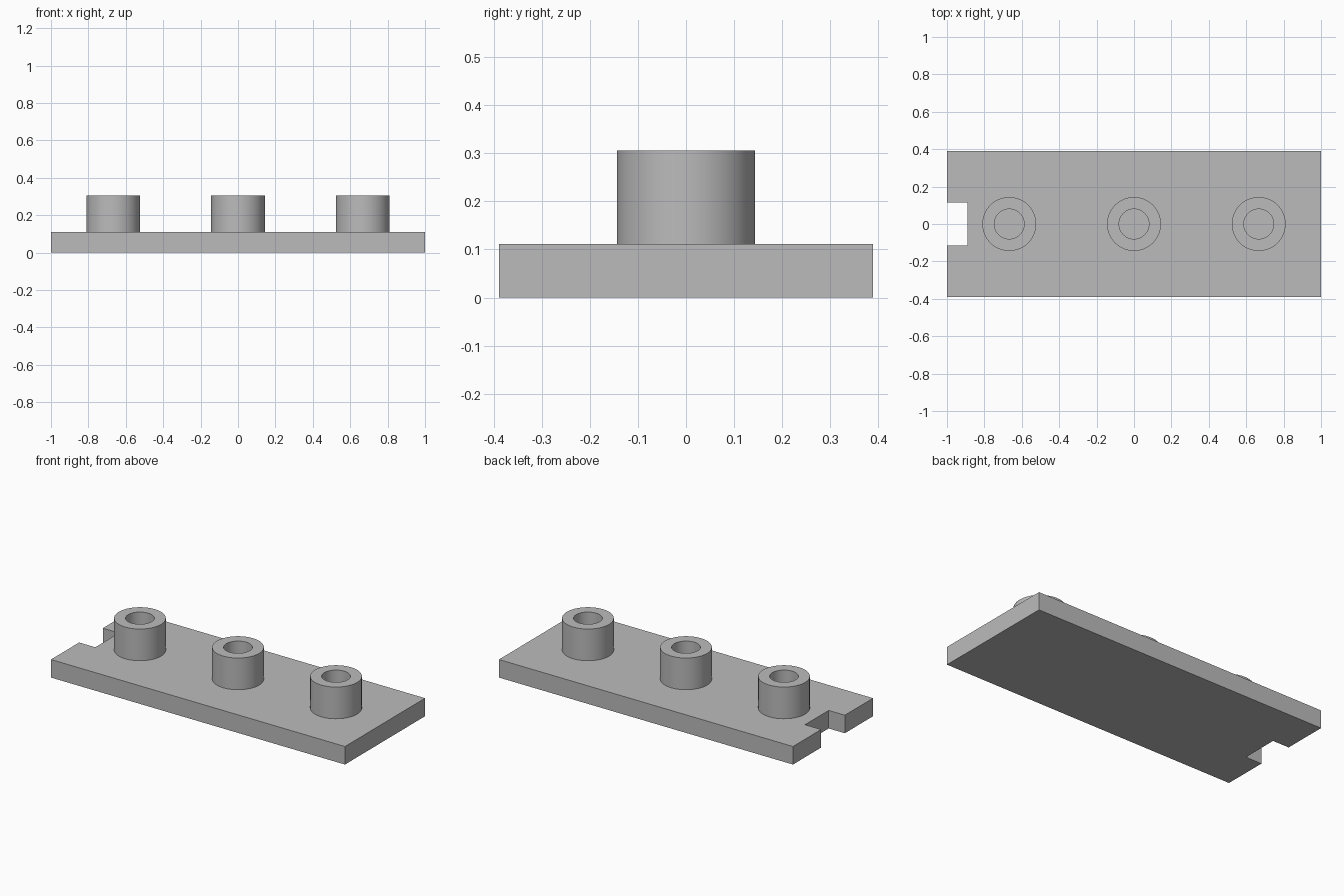
import bpy
import bmesh
import math

PLATE_TOP = 0.111
POST_TOP = 0.306
POST_R, BORE_R = 0.144, 0.08
SEGMENTS = 64

cube = bpy.data.objects.get("Cube")
if cube:
    bpy.data.objects.remove(cube, do_unlink=True)

grey = bpy.data.materials.new("plain_grey")
grey.use_nodes = True
colour = (0.5, 0.5, 0.5, 1.0)
grey.diffuse_color = colour
grey.node_tree.nodes["Principled BSDF"].inputs["Base Color"].default_value = colour


def make_object(name, bm):
    bmesh.ops.recalc_face_normals(bm, faces=bm.faces)
    mesh = bpy.data.meshes.new(name)
    bm.to_mesh(mesh)
    bm.free()
    mesh.materials.append(grey)
    obj = bpy.data.objects.new(name, mesh)
    bpy.context.collection.objects.link(obj)
    return obj


# Base plate: outline with a notch in one end, extruded upward
half = [(-0.89, 0.115), (-1, 0.115), (-1, 0.389), (1, 0.389)]
outline = half + [(x, -y) for x, y in reversed(half)]
bm = bmesh.new()
face = bm.faces.new([bm.verts.new((x, y, 0)) for x, y in outline])
grown = bmesh.ops.extrude_face_region(bm, geom=[face], use_keep_orig=True)
top = [v for v in grown["geom"] if isinstance(v, bmesh.types.BMVert)]
bmesh.ops.translate(bm, verts=top, vec=(0, 0, PLATE_TOP))
make_object("base_plate", bm)


def hollow_post(name, x):
    # Lathe the wall section; the plate closes the bottom of the bore
    section = [(POST_R, PLATE_TOP), (POST_R, POST_TOP),
               (BORE_R, POST_TOP), (BORE_R, PLATE_TOP)]
    bm = bmesh.new()
    verts = [bm.verts.new((r, 0, z)) for r, z in section]
    edges = [bm.edges.new(pair) for pair in zip(verts, verts[1:])]
    bmesh.ops.spin(bm, geom=verts + edges, cent=(0, 0, 0), axis=(0, 0, 1),
                   angle=math.tau, steps=SEGMENTS, use_merge=True)
    bmesh.ops.remove_doubles(bm, verts=bm.verts, dist=0.0001)
    post = make_object(name, bm)
    post.location.x = x
    bpy.ops.object.select_all(action="DESELECT")
    post.select_set(True)
    bpy.context.view_layer.objects.active = post
    bpy.ops.object.shade_smooth_by_angle(angle=math.radians(30))


# Three hollow posts along the centre line
for name, x in (("right_post", -0.667), ("middle_post", 0), ("left_post", 0.667)):
    hollow_post(name, x)
